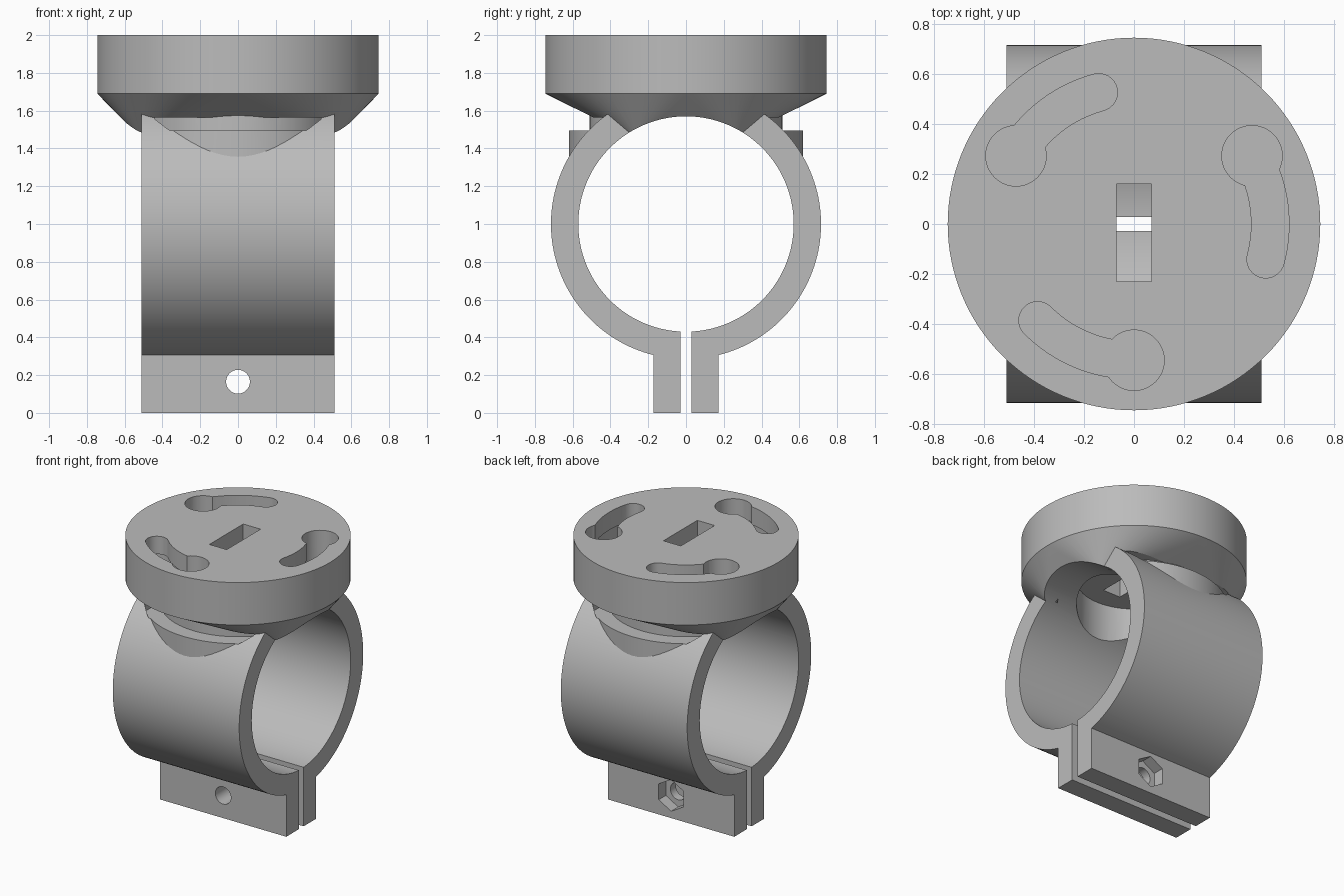
import bpy, bmesh, math
from mathutils import Matrix, Vector

if "Cube" in bpy.data.objects:
    bpy.data.objects.remove(bpy.data.objects["Cube"], do_unlink=True)

grey = bpy.data.materials.new("plain grey")
grey.use_nodes = True
grey.diffuse_color = (0.5, 0.5, 0.5, 1)
grey.node_tree.nodes["Principled BSDF"].inputs["Base Color"].default_value = (0.5, 0.5, 0.5, 1)


def make(name, bm):
    bmesh.ops.recalc_face_normals(bm, faces=bm.faces)
    mesh = bpy.data.meshes.new(name)
    bm.to_mesh(mesh)
    bm.free()
    obj = bpy.data.objects.new(name, mesh)
    bpy.context.collection.objects.link(obj)
    mesh.materials.append(grey)
    return obj


def box(name, x0, x1, y0, y1, z0, z1):
    bm = bmesh.new()
    bmesh.ops.create_cube(bm, size=1)
    for v in bm.verts:
        v.co = Vector((x1 if v.co.x > 0 else x0,
                       y1 if v.co.y > 0 else y0,
                       z1 if v.co.z > 0 else z0))
    return make(name, bm)


def rod(name, radius, start, end, sides=96):
    """Cylinder between two points."""
    start, end = Vector(start), Vector(end)
    bm = bmesh.new()
    turn = (end - start).to_track_quat('Z', 'Y').to_matrix().to_4x4()
    bmesh.ops.create_cone(bm, cap_ends=True, segments=sides, radius1=radius, radius2=radius,
                          depth=(end - start).length,
                          matrix=Matrix.Translation((start + end) / 2) @ turn)
    return make(name, bm)


def prism(name, outline, z0, z1):
    bm = bmesh.new()
    face = bm.faces.new([bm.verts.new((x, y, z0)) for x, y in outline])
    top = bmesh.ops.extrude_face_region(bm, geom=[face])
    bmesh.ops.translate(bm, vec=(0, 0, z1 - z0),
                        verts=[g for g in top["geom"] if isinstance(g, bmesh.types.BMVert)])
    return make(name, bm)


def combine(target, other, mode):
    mod = target.modifiers.new("combine", 'BOOLEAN')
    mod.operation, mod.object, mod.solver = mode, other, 'EXACT'
    bpy.context.view_layer.objects.active = target
    bpy.ops.object.modifier_apply(modifier=mod.name)
    bpy.data.objects.remove(other, do_unlink=True)


def polar(r, a):
    return (r * math.cos(a), r * math.sin(a))


def curved_slot(name, start, half_width, z0, z1, radius=0.545, sweep=math.pi / 4):
    """Round-ended slot running clockwise from the start angle."""
    end, n = start - sweep, 16
    pts = [polar(radius + half_width, end + sweep * i / n) for i in range(n + 1)]
    for centre, base in ((start, start), (end, end + math.pi)):
        cx, cy = polar(radius, centre)
        for i in range(1, n):
            dx, dy = polar(half_width, base + math.pi * i / n)
            pts.append((cx + dx, cy + dy))
        if centre == start:
            pts += [polar(radius - half_width, start - sweep * i / n) for i in range(n + 1)]
    return prism(name, pts, z0, z1)


HALF = 0.51      # half width of the clamp
AXIS = 1.0       # height of the tube axis

# Clamp ring
body = rod("tube_clamp", 0.715, (-HALF, 0, AXIS), (HALF, 0, AXIS), 160)

# Collar trimmed to the clamp width, with its smaller neck
collar = rod("collar", 0.62, (0, 0, 1.1), (0, 0, 1.495))
combine(collar, box("trim", -HALF + .001, HALF - .001, -1, 1, 0, 2), 'INTERSECT')
combine(body, collar, 'UNION')
combine(body, rod("neck", 0.51, (0, 0, 1.2), (0, 0, 1.62)), 'UNION')
combine(body, box("neck_trim", -HALF, HALF, -1, 1, -1, 3), 'INTERSECT')

# Clamping flanges
combine(body, box("flanges", -HALF, HALF, -0.172, 0.172, 0, 0.5), 'UNION')

# Round mounting plate blending down to a narrow rectangle
bm = bmesh.new()
for z in (1.69, 2.0):
    for i in range(128):
        bm.verts.new((*polar(0.745, math.tau * i / 128), z))
for x in (-HALF, HALF):
    for y in (-0.26, 0.26):
        bm.verts.new((x, y, 1.45))
bmesh.ops.convex_hull(bm, input=bm.verts)
combine(body, make("mounting_plate", bm), 'UNION')

# Groove between collar and plate
groove = rod("groove", 0.63, (0, 0, 1.495), (0, 0, 1.565))
combine(groove, rod("groove_core", 0.51, (0, 0, 1.4), (0, 0, 1.7)), 'DIFFERENCE')
combine(groove, box("groove_limit", -0.44, 0.44, -1, 1, 1.3, 1.8), 'INTERSECT')
combine(body, groove, 'DIFFERENCE')

# Tube bore, clamping gap, bolt hole and hexagonal nut recess
combine(body, rod("bore", 0.57, (-1, 0, AXIS), (1, 0, AXIS), 160), 'DIFFERENCE')
combine(body, box("gap", -1, 1, -0.028, 0.028, -0.1, 0.6), 'DIFFERENCE')
combine(body, rod("bolt_hole", 0.063, (0, -0.5, 0.165), (0, 0.5, 0.165), 40), 'DIFFERENCE')
combine(body, rod("nut_recess", 0.115, (0, 0.09, 0.165), (0, 0.3, 0.165), 6), 'DIFFERENCE')

# Cavity above the bore and rectangular opening through the plate
combine(body, rod("cavity", 0.38, (0, 0, 1.2), (0, 0, 1.7), 64), 'DIFFERENCE')
combine(body, box("opening", -0.07, 0.07, -0.23, 0.16, 1.6, 2.1), 'DIFFERENCE')

# Three keyhole slots with a wider channel below the surface
for k in range(3):
    a = math.radians(30 + 120 * k)
    x, y = polar(0.545, a)
    combine(body, curved_slot("slot", a, 0.075, 1.75, 2.1), 'DIFFERENCE')
    combine(body, curved_slot("channel", a, 0.119, 1.74, 1.87), 'DIFFERENCE')
    combine(body, rod("entry", 0.121, (x, y, 1.735), (x, y, 2.1), 48), 'DIFFERENCE')

# Smooth curves, crisp edges
bpy.ops.object.select_all(action='DESELECT')
body.select_set(True)
bpy.context.view_layer.objects.active = body
bpy.ops.object.shade_smooth_by_angle(angle=math.radians(25))
